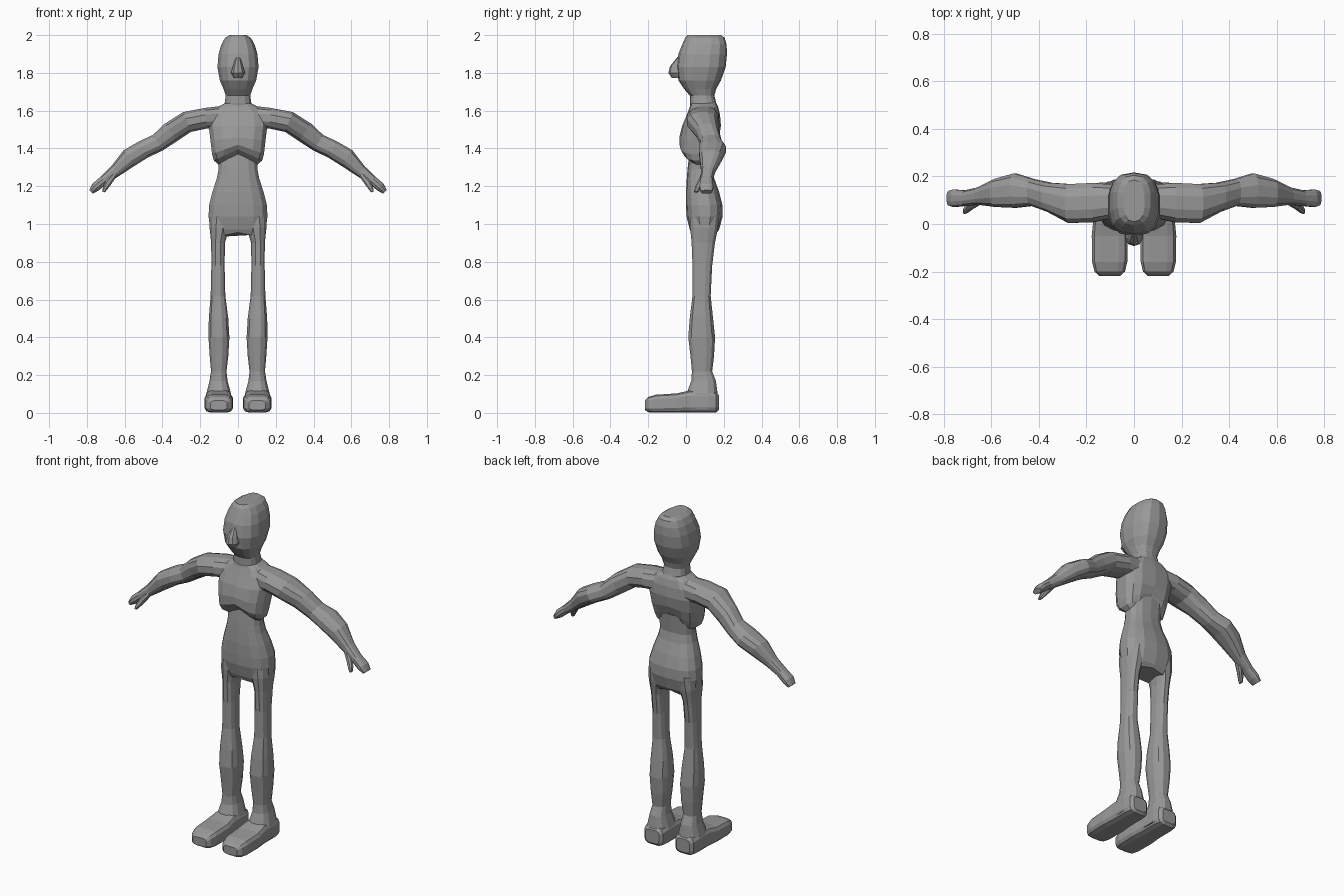
import bpy, bmesh, math
from mathutils import Vector

grey = bpy.data.materials.new("plain grey")
grey.diffuse_color = (0.32, 0.32, 0.32, 1)


def loft(name, rings, n=12, power=2.6, mirror=False):
    """Skin closed superellipse rings, each given as (centre, u axis, v axis, arch)."""
    bm = bmesh.new()
    loops = []
    for c, u, v, arch in rings:
        loop = []
        for i in range(n):
            a = 2 * math.pi * (i + 0.5) / n
            p = [math.copysign(abs(k) ** (2 / power), k) for k in (math.cos(a), math.sin(a))]
            co = Vector(c) + Vector(u) * p[0] + Vector(v) * p[1]
            co.z += arch * (1 - abs(p[0]))
            loop.append(bm.verts.new(co))
        loops.append(loop)
    for a, b in zip(loops, loops[1:]):
        for i in range(n):
            j = (i + 1) % n
            bm.faces.new((a[i], a[j], b[j], b[i]))
    bm.faces.new(loops[0])
    bm.faces.new(loops[-1])
    bmesh.ops.recalc_face_normals(bm, faces=bm.faces)
    me = bpy.data.meshes.new(name)
    bm.to_mesh(me)
    bm.free()
    me.materials.append(grey)
    ob = bpy.data.objects.new(name, me)
    bpy.context.collection.objects.link(ob)
    if mirror:
        m = ob.modifiers.new("mirror", 'MIRROR')
        m.use_axis = (True, False, False)
        m.use_mirror_merge = False
    return ob


def level(z, x0, x1, y0, y1, arch=0):
    """Horizontal ring from its x and y limits."""
    return (((x0 + x1) / 2, (y0 + y1) / 2, z), ((x1 - x0) / 2, 0, 0),
            (0, (y1 - y0) / 2, 0), arch)


def stack(rows):
    """Centred horizontal rings: z, half width, front y, back y, optional arch."""
    return [level(r[0], -r[1], r[1], *r[2:]) for r in rows]


def limb(rows):
    """Rings square to a path in the xz plane: x, z, half thickness, y0, y1."""
    out = []
    for i, (x, z, t, y0, y1) in enumerate(rows):
        a, b = rows[max(i - 1, 0)], rows[min(i + 1, len(rows) - 1)]
        d = Vector((b[0] - a[0], 0, b[1] - a[1])).normalized()
        out.append(((x, (y0 + y1) / 2, z), (-d.z * t, 0, d.x * t), (0, (y1 - y0) / 2, 0), 0))
    return out


# Head and neck
loft("head", stack([
    (1.58, .09, .03, .165), (1.64, .072, .02, .16), (1.68, .066, .02, .15),
    (1.715, .078, -.01, .16), (1.76, .098, -.04, .185), (1.83, .111, -.05, .21),
    (1.90, .105, -.04, .217), (1.95, .09, -.02, .215), (1.985, .07, -.005, .205),
    (2.0, .045, .01, .185)]), 14)
loft("nose", stack([
    (1.885, .012, -.045, 0), (1.835, .028, -.085, 0), (1.80, .038, -.093, 0),
    (1.773, .022, -.075, 0)]), 10, 2.2)

# Rib cage with an arched lower rim
loft("chest", stack([
    (1.31, .10, .03, .12, .05), (1.335, .13, -.015, .14, .06), (1.37, .14, -.034, .155, .05),
    (1.44, .148, -.035, .175, .02), (1.52, .158, -.02, .185), (1.58, .15, .005, .18),
    (1.62, .11, .02, .17), (1.64, .07, .025, .16)]), 14, 2.9)

# Waist and pelvis, arched between the legs
loft("pelvis", stack([
    (.93, .13, .03, .16, .025), (.97, .15, .02, .175), (1.04, .159, .003, .194),
    (1.10, .156, 0, .193), (1.17, .138, 0, .175), (1.24, .115, .004, .15),
    (1.29, .105, .008, .14), (1.40, .11, .02, .15)]), 14)

# Legs
loft("leg", [level(*r) for r in (
    (1.06, .03, .15, .02, .18), (.98, .045, .152, .02, .172), (.90, .068, .143, .028, .155),
    (.78, .07, .142, .033, .14), (.62, .066, .146, .033, .132), (.50, .05, .156, .018, .145),
    (.40, .044, .158, .01, .156), (.30, .05, .151, .022, .15), (.22, .06, .144, .03, .14),
    (.17, .054, .152, .026, .16), (.10, .035, .17, .0, .17), (.02, .03, .17, 0, .17))],
    12, 2.5, True)

# Feet, lofted from toe to heel: y, half width, bottom, top
loft("foot", [((.102, y, (z0 + z1) / 2), (h, 0, 0), (0, 0, (z1 - z0) / 2), 0) for y, h, z0, z1 in (
    (-.218, .045, .015, .065), (-.20, .065, .003, .085), (-.16, .075, 0, .097),
    (-.05, .077, 0, .104), (.02, .07, 0, .12), (.12, .07, 0, .12), (.16, .062, 0, .11),
    (.174, .045, .015, .095))], 12, 4, True)

# Arms from shoulder to fingertips
loft("arm", limb([
    (.06, 1.565, .065, .03, .165), (.17, 1.56, .056, .005, .175), (.27, 1.54, .058, .002, .17),
    (.355, 1.485, .058, .05, .175), (.425, 1.43, .05, .075, .19), (.50, 1.395, .05, .066, .214),
    (.575, 1.35, .052, .07, .192), (.65, 1.28, .034, .08, .155), (.71, 1.232, .026, .075, .142),
    (.755, 1.195, .025, .07, .146), (.778, 1.17, .014, .078, .14)]), 12, 2.5, True)
loft("thumb", limb([
    (.65, 1.265, .014, .08, .12), (.685, 1.22, .018, .06, .10), (.703, 1.19, .014, .046, .08),
    (.712, 1.17, .008, .042, .066)]), 8, 2.4, True)
